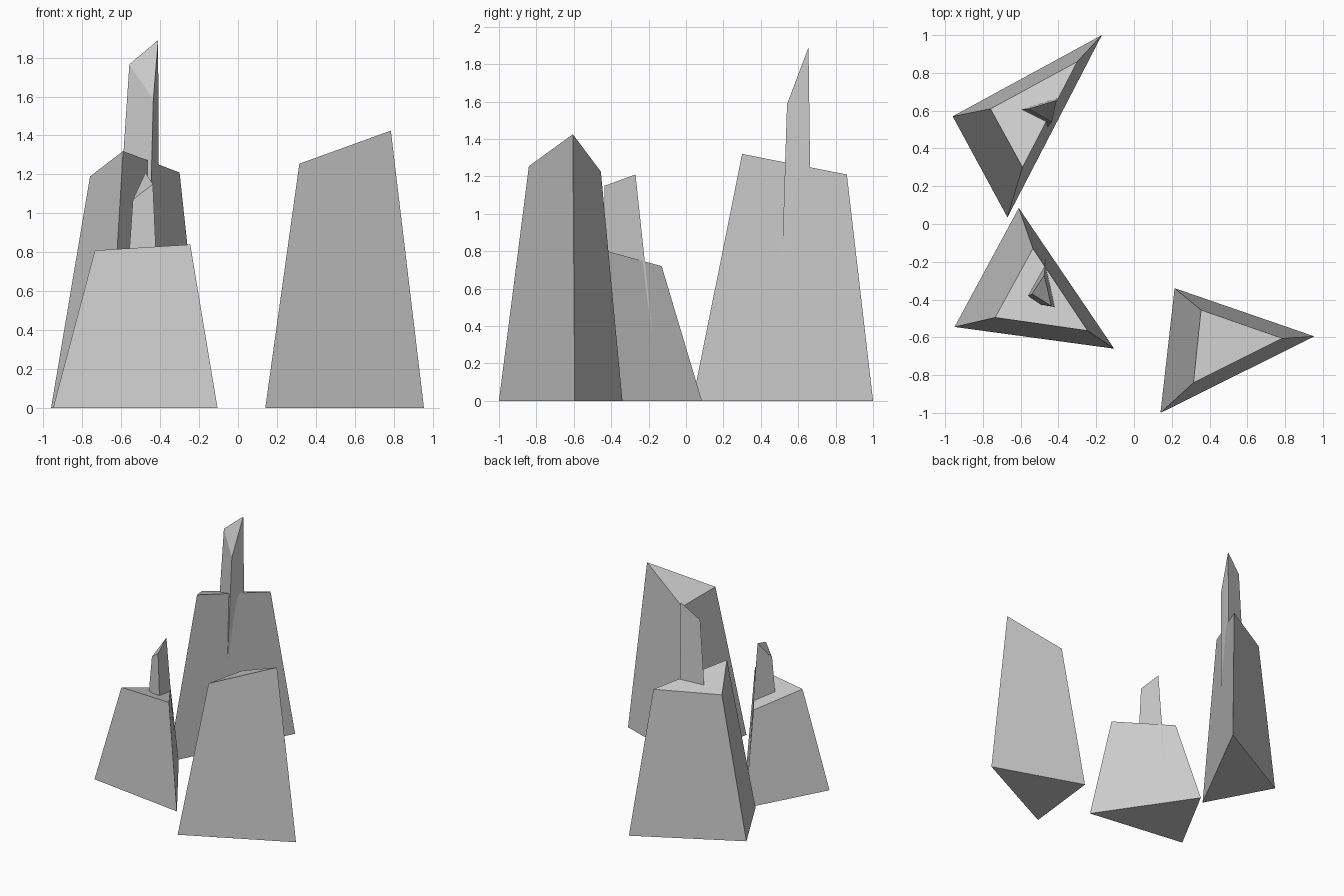
import bpy, bmesh


def tapered_prism(name, base, top, z0=0.0):
    """Three-sided tapered block with a slanted top."""
    bm = bmesh.new()
    lo = [bm.verts.new((x, y, z0)) for x, y in base]
    hi = [bm.verts.new(p) for p in top]
    bm.faces.new(lo)
    bm.faces.new(hi)
    for i in range(3):
        j = (i + 1) % 3
        bm.faces.new((lo[i], lo[j], hi[j], hi[i]))
    bmesh.ops.recalc_face_normals(bm, faces=bm.faces)
    mesh = bpy.data.meshes.new(name)
    bm.to_mesh(mesh)
    bm.free()
    ob = bpy.data.objects.new(name, mesh)
    bpy.context.collection.objects.link(ob)
    return ob


# Large blocks
tapered_prism("back_left_block",
              [(-0.96, 0.57), (-0.67, 0.035), (-0.17, 1.0)],
              [(-0.76, 0.61, 1.19), (-0.59, 0.30, 1.32), (-0.30, 0.86, 1.21)])
tapered_prism("front_left_block",
              [(-0.61, 0.085), (-0.95, -0.545), (-0.105, -0.66)],
              [(-0.535, -0.13, 0.72), (-0.735, -0.495, 0.81), (-0.245, -0.565, 0.84)])
tapered_prism("front_right_block",
              [(0.215, -0.34), (0.14, -1.0), (0.955, -0.595)],
              [(0.355, -0.455, 1.225), (0.315, -0.84, 1.255), (0.785, -0.605, 1.425)])

# Slim spires rising through the left blocks
tapered_prism("back_spire",
              [(-0.675, 0.60), (-0.475, 0.49), (-0.405, 0.68)],
              [(-0.558, 0.61, 1.765), (-0.435, 0.54, 1.585), (-0.41, 0.655, 1.89)], 0.01)
tapered_prism("front_spire",
              [(-0.462, -0.142), (-0.613, -0.41), (-0.385, -0.45)],
              [(-0.475, -0.27, 1.21), (-0.54, -0.37, 1.07), (-0.437, -0.435, 1.15)], 0.01)
